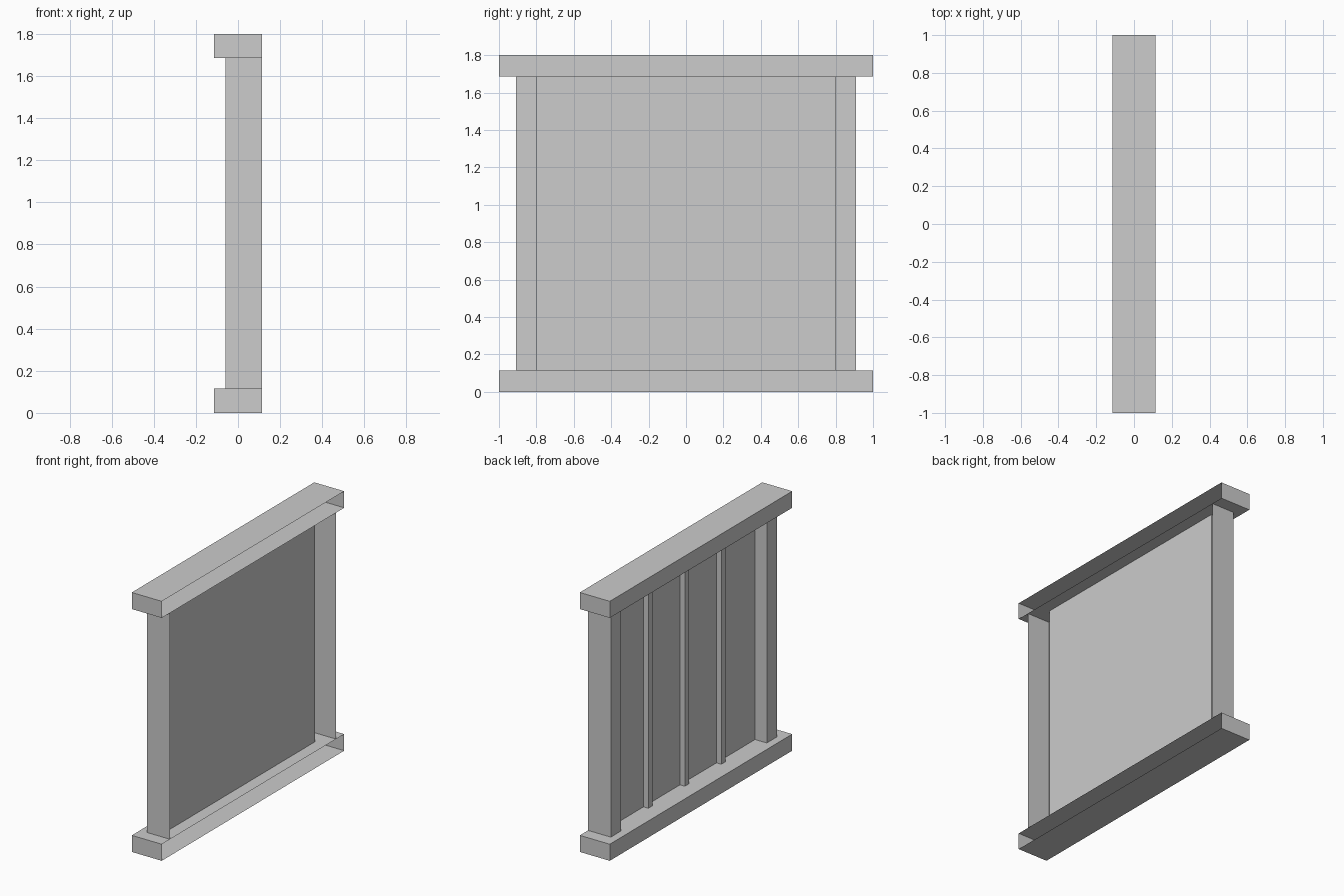
import bpy
import bmesh

cube = bpy.data.objects.get("Cube")
if cube:
    bpy.data.objects.remove(cube, do_unlink=True)

# Main dimensions
HEIGHT, RAIL_H = 1.8, 0.115
DEPTH = 0.115        # half depth of the rails, and the open rim of the frame
POST_X = -0.06       # closed face of the posts
PANEL_X = 0.03
POST_OUT, POST_IN = 0.91, 0.80
LOW, HIGH = RAIL_H, HEIGHT - RAIL_H

grey = bpy.data.materials.new("light_grey")
grey.use_nodes = True
colour = (0.604, 0.604, 0.604, 1)
grey.diffuse_color = colour
grey.node_tree.nodes["Principled BSDF"].inputs["Base Color"].default_value = colour


def add_object(name, bm):
    mesh = bpy.data.meshes.new(name)
    bm.to_mesh(mesh)
    bm.free()
    mesh.materials.append(grey)
    obj = bpy.data.objects.new(name, mesh)
    bpy.context.collection.objects.link(obj)
    return obj


def open_box(name, low, high):
    """Box between two corners, left open on its +x side."""
    bm = bmesh.new()
    bmesh.ops.create_cube(bm, size=1)
    for v in bm.verts:
        v.co = [lo + (c + 0.5) * (hi - lo) for c, lo, hi in zip(v.co, low, high)]
    bm.normal_update()
    rim = [f for f in bm.faces if f.normal.x > 0.9]
    bmesh.ops.delete(bm, geom=rim, context='FACES')
    return add_object(name, bm)


def upright_sheet(name, path, flip=False):
    """Sheet that follows an (x, y) path and rises between the rails."""
    bm = bmesh.new()
    rows = [[bm.verts.new((x, y, z)) for x, y in path] for z in (LOW, HIGH)]
    for i in range(len(path) - 1):
        bm.faces.new((rows[0][i], rows[0][i + 1], rows[1][i + 1], rows[1][i]))
    if flip:
        bmesh.ops.reverse_faces(bm, faces=bm.faces[:])
    return add_object(name, bm)


# Hollow rails
open_box("bottom_rail", (-DEPTH, -1, 0), (DEPTH, 1, RAIL_H))
open_box("top_rail", (-DEPTH, -1, HIGH), (DEPTH, 1, HEIGHT))

# Hollow posts, mirrored front to back
for name, side in (("front_post", -1), ("back_post", 1)):
    upright_sheet(name, [(DEPTH, side * POST_OUT), (POST_X, side * POST_OUT),
                         (POST_X, side * POST_IN), (PANEL_X, side * POST_IN)],
                  flip=side < 0)

# Thin panel between the posts
upright_sheet("panel", [(PANEL_X, -POST_IN), (PANEL_X, POST_IN)])

# Three battens on the panel
for i in range(3):
    y = 0.4 * (i - 1)
    open_box(f"batten_{i + 1}", (-0.007, y - 0.023, LOW), (PANEL_X, y + 0.023, HIGH))
